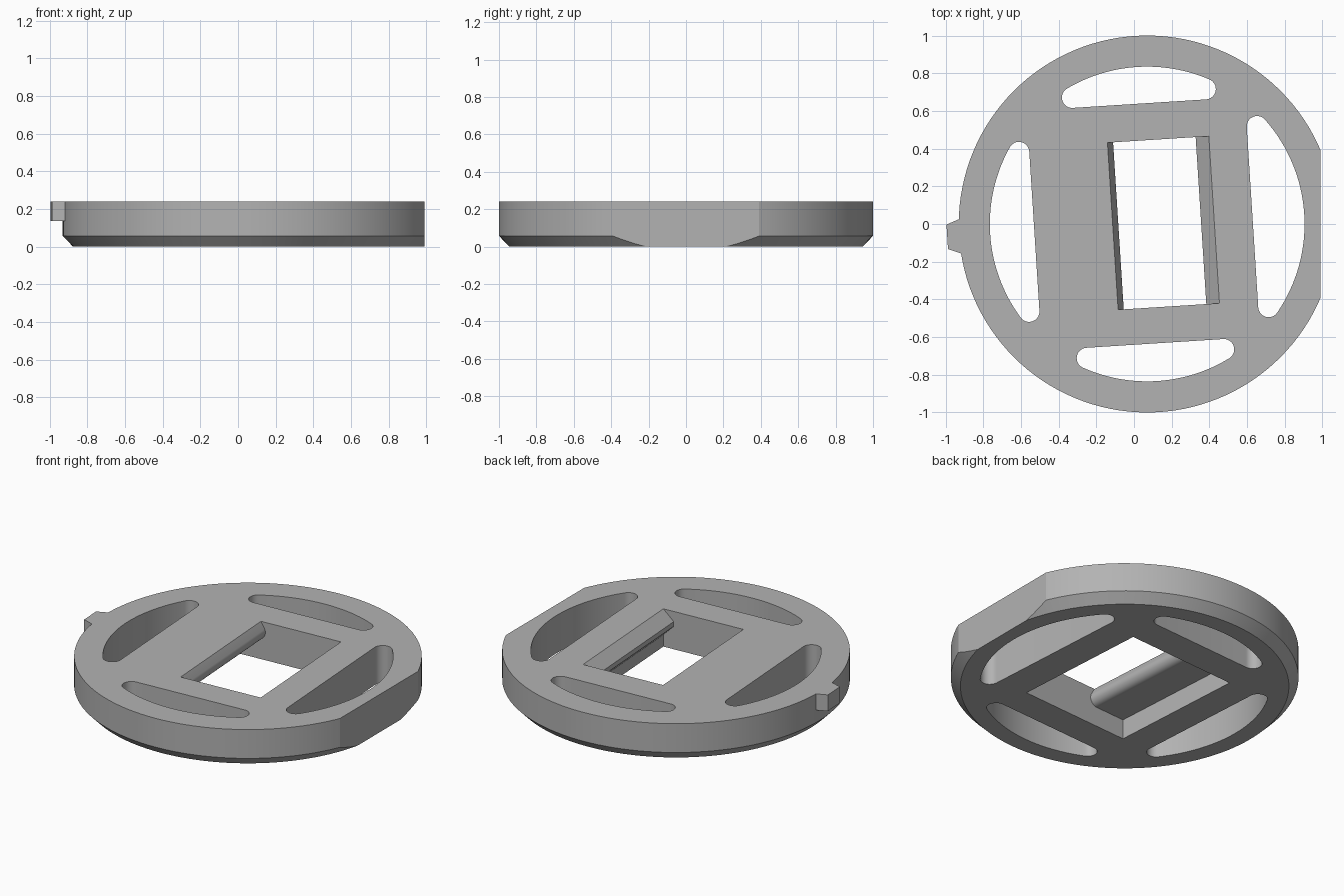
import bpy, bmesh
from math import sin, cos, pi, sqrt, atan2, radians
from mathutils import Matrix

if "Cube" in bpy.data.objects:
    bpy.data.objects.remove(bpy.data.objects["Cube"], do_unlink=True)

HEIGHT = 0.24
CX = 0.07                      # disc centre on x
TWIST = radians(3.65)          # openings are turned slightly
PLACE = Matrix.Translation((CX, 0, 0)) @ Matrix.Rotation(TWIST, 4, 'Z')

grey = bpy.data.materials.new("plain grey")
grey.use_nodes = True
colour = (0.45, 0.45, 0.45, 1)
grey.diffuse_color = colour
grey.node_tree.nodes["Principled BSDF"].inputs["Base Color"].default_value = colour


def prism(name, points, shift, matrix=Matrix()):
    """Extrude a closed 3D outline along a vector."""
    bm = bmesh.new()
    face = bm.faces.new([bm.verts.new(p) for p in points])
    side = bmesh.ops.extrude_face_region(bm, geom=[face])
    moved = [v for v in side["geom"] if isinstance(v, bmesh.types.BMVert)]
    bmesh.ops.translate(bm, verts=moved, vec=shift)
    bmesh.ops.recalc_face_normals(bm, faces=bm.faces)
    bm.transform(matrix)
    mesh = bpy.data.meshes.new(name)
    bm.to_mesh(mesh)
    bm.free()
    mesh.materials.append(grey)
    obj = bpy.data.objects.new(name, mesh)
    bpy.context.collection.objects.link(obj)
    return obj


def arc(cx, cy, r, start, end, steps):
    return [(cx + r * cos(start + (end - start) * i / steps),
             cy + r * sin(start + (end - start) * i / steps)) for i in range(steps + 1)]


def combine(target, tool, operation):
    mod = target.modifiers.new(operation.lower(), 'BOOLEAN')
    mod.operation, mod.solver, mod.object = operation, 'EXACT', tool
    bpy.context.view_layer.objects.active = target
    bpy.ops.object.modifier_apply(modifier=mod.name)
    bpy.data.objects.remove(tool, do_unlink=True)


# Disc with a bevelled lower rim
SIDES = 128
bm = bmesh.new()
rings = []
for radius, z in ((0.945, 0), (1, 0.057), (1, HEIGHT)):
    rings.append([bm.verts.new((CX + radius * cos(2 * pi * i / SIDES),
                                radius * sin(2 * pi * i / SIDES), z)) for i in range(SIDES)])
for low, high in zip(rings, rings[1:]):
    for i in range(SIDES):
        j = (i + 1) % SIDES
        bm.faces.new((low[i], low[j], high[j], high[i]))
bm.faces.new(rings[0][::-1])
bm.faces.new(rings[-1])
mesh = bpy.data.meshes.new("disc")
bm.to_mesh(mesh)
bm.free()
mesh.materials.append(grey)
disc = bpy.data.objects.new("disc", mesh)
bpy.context.collection.objects.link(disc)

# Locating tab on the rim
tab = [(-0.88, 0.045), (-0.93, 0.025), (-0.995, -0.003), (-0.987, -0.133),
       (-0.92, -0.155), (-0.87, -0.172)]
combine(disc, prism("tab", [(x, y, 0.137) for x, y in tab], (0, 0, HEIGHT - 0.137)), 'UNION')

# Flat on the opposite side
flat = [(0.99, -1), (1.5, -1), (1.5, 1), (0.99, 1)]
combine(disc, prism("flat_cutter", [(x, y, -0.5) for x, y in flat], (0, 0, 1)), 'DIFFERENCE')

# Four rounded, bow-shaped slots: distance of the straight side, direction
OUTER, CORNER = 0.835, 0.055
for dist, turn in ((0.56, 0), (0.64, 90), (0.6, 180), (0.635, 270)):
    u = dist + CORNER
    w = sqrt((OUTER - CORNER) ** 2 - u ** 2)
    beta = atan2(w, u)
    outline = arc(u, w, CORNER, pi, beta, 16)
    outline += arc(0, 0, OUTER, beta, -beta, 32)[1:-1]
    outline += arc(u, -w, CORNER, -beta, -pi, 16)
    cutter = prism("slot_cutter", [(x, y, -0.5) for x, y in outline], (0, 0, 1),
                   PLACE @ Matrix.Rotation(radians(turn), 4, 'Z'))
    combine(disc, cutter, 'DIFFERENCE')

# Central opening: undercut rounded lip on one side, pointed catch on the other
LEFT, RIGHT, HALF, LEDGE = -0.183, 0.356, 0.444, 0.125
section = [(RIGHT, -0.1), (RIGHT, 0.075), (RIGHT - 0.07, 0.145), (RIGHT - 0.07, 0.175),
           (RIGHT, HEIGHT), (RIGHT, 0.4), (LEFT, 0.4), (LEFT, HEIGHT)]
section += arc(LEFT - 0.02, LEDGE + 0.05, 0.05, radians(25), radians(-90), 14)
section += [(-0.41, LEDGE), (-0.41, -0.1)]
cutter = prism("opening_cutter", [(x, -HALF, z) for x, z in section], (0, 2 * HALF, 0), PLACE)
combine(disc, cutter, 'DIFFERENCE')

# Smooth the curved walls, keep the corners crisp
disc.name = "slotted_disc"
bpy.ops.object.select_all(action='DESELECT')
disc.select_set(True)
bpy.context.view_layer.objects.active = disc
bpy.ops.object.shade_smooth_by_angle(angle=radians(15))
